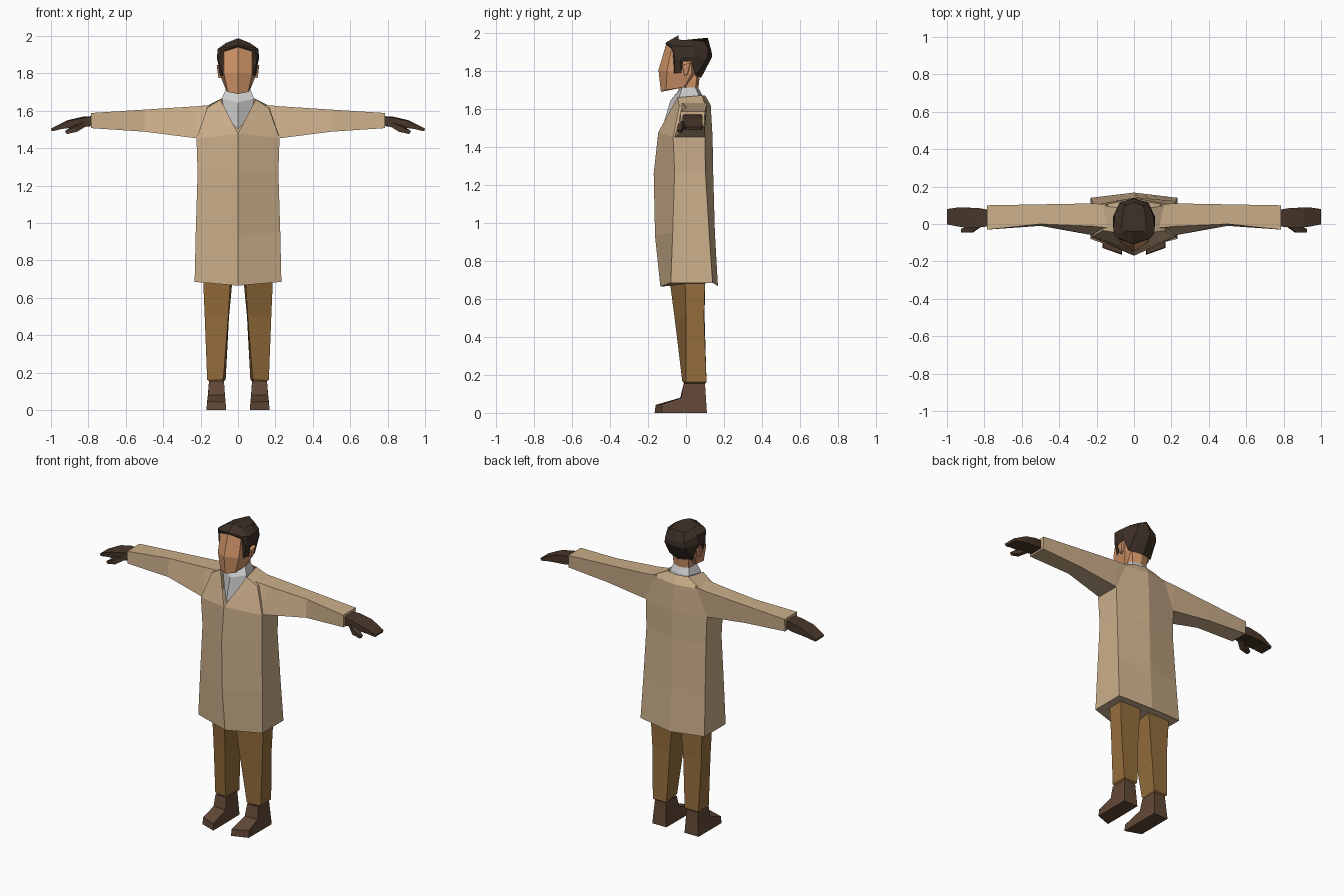
import bpy, bmesh


def material(name, rgb):
    m = bpy.data.materials.new(name)
    m.diffuse_color = (*rgb, 1)
    return m


COAT = material("tan_coat", (.60, .425, .255))
PANTS = material("brown_trousers", (.30, .155, .045))
SHOE = material("shoe_brown", (.122, .065, .038))
SKIN = material("skin", (.64, .30, .14))
HAIR = material("dark_hair", (.048, .03, .02))
GLOVE = material("glove_brown", (.065, .038, .023))
SHIRT = material("shirt_grey", (.60, .60, .60))


def loft(name, rings, mat, bottom=True, top=True, mirror=False):
    """Skin closed rings of points with quads and optional end caps."""
    bm = bmesh.new()
    loops = [[bm.verts.new(p) for p in r] for r in rings]
    n = len(loops[0])
    for a, b in zip(loops, loops[1:]):
        for i in range(n):
            j = (i + 1) % n
            bm.faces.new((a[i], a[j], b[j], b[i]))
    if bottom:
        bm.faces.new(loops[0][::-1])
    if top:
        bm.faces.new(loops[-1])
    bmesh.ops.remove_doubles(bm, verts=bm.verts, dist=.0005)
    bmesh.ops.recalc_face_normals(bm, faces=bm.faces)
    me = bpy.data.meshes.new(name)
    bm.to_mesh(me)
    bm.free()
    me.materials.append(mat)
    ob = bpy.data.objects.new(name, me)
    bpy.context.collection.objects.link(ob)
    if mirror:
        ob.modifiers.new("mirror", 'MIRROR').use_mirror_merge = False
    return ob


def full(half):
    """Half ring (front centre to back centre) completed by symmetry."""
    return half + [(-x, y, z) for x, y, z in half[-2:0:-1]]


def body(name, halves, mat, **kw):
    return loft(name, [full(h) for h in halves], mat, **kw)


# Coat body: front ridge, front corner, back corner, back ridge
V = (0, -.146, 1.478)
body("coat_body", [
    [(0, -.135, .665), (.232, -.08, .685), (.232, .14, .685), (0, .168, .668)],
    [(0, -.163, .93), (.226, -.07, .95), (.224, .122, .95), (0, .152, .95)],
    [(0, -.17, 1.26), (.216, -.06, 1.27), (.216, .102, 1.27), (0, .143, 1.27)],
    [V, (.222, -.068, 1.452), (.222, .10, 1.452), (0, .14, 1.45)],
    [V, (.165, -.035, 1.615), (.18, .10, 1.62), (0, .13, 1.62)],
    [V, (.095, -.045, 1.66), (.075, .085, 1.672), (0, .10, 1.672)],
], COAT, top=False)

# Sleeves: top front, top back, bottom back, bottom front
loft("sleeve", [
    [(.14, -.02, 1.632), (.14, .105, 1.632), (.18, .10, 1.453), (.18, -.06, 1.453)],
    [(.22, -.012, 1.624), (.22, .11, 1.624), (.222, .10, 1.453), (.222, -.06, 1.453)],
    [(.50, 0, 1.606), (.50, .105, 1.606), (.50, .10, 1.488), (.50, -.01, 1.488)],
    [(.785, -.03, 1.588), (.785, .10, 1.588), (.785, .095, 1.507), (.785, -.025, 1.507)],
], COAT, mirror=True)

# Shirt front and collar
body("shirt_collar", [
    [(0, -.125, 1.50), (.07, -.045, 1.57), (.075, .07, 1.62), (0, .088, 1.63)],
    [(0, -.082, 1.645), (.086, -.035, 1.665), (.068, .068, 1.672), (0, .085, 1.674)],
    [(0, -.045, 1.69), (.066, -.02, 1.715), (.055, .05, 1.712), (0, .065, 1.71)],
], SHIRT)

# Neck and head
body("neck", [
    [(0, -.04, 1.66), (.05, -.015, 1.66), (.05, .045, 1.66), (0, .06, 1.66)],
    [(0, -.04, 1.80), (.06, -.01, 1.80), (.06, .06, 1.80), (0, .075, 1.80)],
], SKIN)
body("head", [
    [(0, -.132, 1.69), (.055, -.105, 1.70), (.066, -.01, 1.715), (0, .03, 1.72)],
    [(0, -.145, 1.805), (.076, -.10, 1.80), (.094, .03, 1.785), (0, .07, 1.785)],
    [(0, -.105, 1.94), (.075, -.075, 1.92), (.092, .03, 1.92), (0, .10, 1.92)],
], SKIN)
loft("ear", [
    [(.08, -.005, 1.775), (.08, .012, 1.785), (.08, .026, 1.845), (.08, -.022, 1.83)],
    [(.104, -.008, 1.775), (.106, .008, 1.785), (.114, .022, 1.845), (.110, -.02, 1.83)],
], SKIN, mirror=True)

# Hair: hairline with sideburn, widest ring, crown
body("hair", [
    [(0, -.095, 1.925), (.075, -.07, 1.905), (.080, -.062, 1.785), (.096, -.025, 1.79),
     (.100, -.015, 1.85), (.100, .03, 1.85), (.086, .05, 1.775), (0, .08, 1.765)],
    [(0, -.108, 1.945), (.086, -.078, 1.925), (.100, -.06, 1.86), (.108, -.03, 1.86),
     (.112, -.01, 1.875), (.112, .04, 1.875), (.078, .112, 1.87), (0, .138, 1.875)],
    [(0, -.106, 1.95), (.088, -.075, 1.935), (.106, -.055, 1.932), (.110, -.03, 1.93),
     (.110, -.01, 1.93), (.104, .04, 1.93), (.068, .118, 1.91), (0, .135, 1.90)],
    [(0, -.04, 1.988), (.05, -.038, 1.968), (.060, -.03, 1.963), (.064, -.02, 1.962),
     (.064, 0, 1.962), (.062, .04, 1.962), (.05, .098, 1.955), (0, .115, 1.975)],
], HAIR, bottom=False)

# Gloved hands with a thumb
loft("hand", [
    [(.77, -.012, 1.572), (.77, .075, 1.572), (.77, .075, 1.52), (.77, -.012, 1.52)],
    [(.83, -.018, 1.562), (.83, .085, 1.568), (.83, .085, 1.512), (.83, -.018, 1.515)],
    [(.91, -.018, 1.545), (.91, .088, 1.55), (.90, .088, 1.508), (.90, -.018, 1.508)],
    [(.95, -.012, 1.528), (.95, .087, 1.53), (.94, .087, 1.503), (.94, -.012, 1.503)],
    [(1.0, -.002, 1.505), (1.0, .08, 1.505), (.995, .08, 1.49), (.995, -.002, 1.49)],
], GLOVE, mirror=True)
loft("thumb", [
    [(.81, -.01, 1.545), (.83, .015, 1.545), (.83, .015, 1.518), (.81, -.01, 1.518)],
    [(.87, -.045, 1.517), (.89, -.015, 1.517), (.88, -.015, 1.488), (.86, -.045, 1.488)],
    [(.925, -.045, 1.49), (.925, -.025, 1.49), (.915, -.025, 1.475), (.915, -.045, 1.475)],
], GLOVE, mirror=True)

# Trouser legs: inner front, outer front, outer back, inner back
loft("trouser_leg", [
    [(.085, -.005, .15), (.15, .005, .15), (.15, .095, .15), (.08, .095, .15)],
    [(.078, -.02, .168), (.165, 0, .162), (.165, .108, .162), (.066, .108, .162)],
    [(.052, -.06, .50), (.178, 0, .50), (.178, .095, .50), (.048, .098, .50)],
    [(.04, -.085, .69), (.186, -.005, .69), (.186, .10, .69), (.03, .10, .69)],
], PANTS, mirror=True)

# Shoes: heel-to-ankle block and sloping toe
loft("shoe", [
    [(.066, .11, 0), (.168, .11, 0), (.155, .10, .155), (.075, .10, .155)],
    [(.064, -.015, 0), (.168, -.015, 0), (.155, -.012, .155), (.075, -.012, .155)],
    [(.064, -.03, 0), (.168, -.025, 0), (.160, -.025, .08), (.070, -.03, .08)],
    [(.064, -.165, 0), (.168, -.128, 0), (.166, -.125, .045), (.066, -.160, .042)],
], SHOE, mirror=True)
